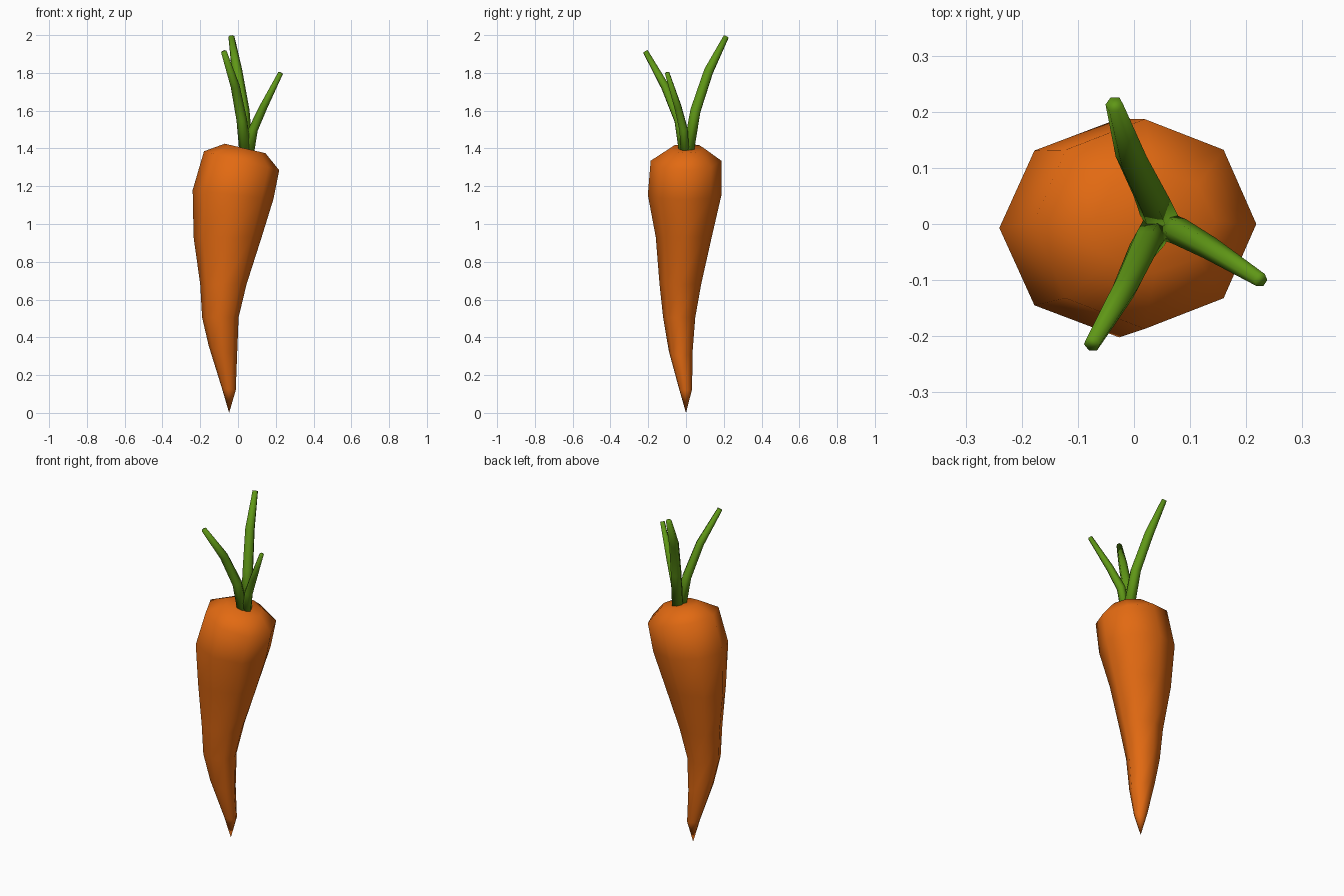
import bpy, bmesh, math
from mathutils import Vector

if "Cube" in bpy.data.objects:
    bpy.data.objects.remove(bpy.data.objects["Cube"])


def material(name, rgb):
    m = bpy.data.materials.new(name)
    m.diffuse_color = (*rgb, 1)
    m.use_nodes = True
    m.node_tree.nodes["Principled BSDF"].inputs["Base Color"].default_value = m.diffuse_color
    return m


orange = material("carrot orange", (0.76, 0.143, 0.006))
green = material("leaf green", (0.115, 0.31, 0.008))


def loft(name, rings, mat, tip=None):
    """Skin a list of point rings; close with caps, or a pointed tip at the start."""
    bm = bmesh.new()
    loops = [[bm.verts.new(p) for p in r] for r in rings]
    n = len(loops[0])
    for a, b in zip(loops, loops[1:]):
        for i in range(n):
            j = (i + 1) % n
            bm.faces.new((a[i], a[j], b[j], b[i]))
    bm.faces.new(loops[-1])
    if tip:
        t = bm.verts.new(tip)
        for i in range(n):
            bm.faces.new((t, loops[0][(i + 1) % n], loops[0][i]))
    else:
        bm.faces.new(loops[0][::-1])
    bmesh.ops.recalc_face_normals(bm, faces=bm.faces[:])
    me = bpy.data.meshes.new(name)
    bm.to_mesh(me)
    bm.free()
    me.materials.append(mat)
    for p in me.polygons:
        p.use_smooth = True
    ob = bpy.data.objects.new(name, me)
    bpy.context.collection.objects.link(ob)
    return ob


# Root: eight-sided tilted rings (left x, left z, right x, right z, centre y, y radius)
SECTIONS = [
    (-0.085, 0.13, -0.012, 0.12, -0.002, 0.034),
    (-0.155, 0.355, -0.005, 0.30, -0.028, 0.063),
    (-0.19, 0.505, 0.003, 0.505, -0.036, 0.085),
    (-0.20, 0.68, 0.045, 0.68, -0.03, 0.11),
    (-0.235, 0.93, 0.125, 0.93, -0.012, 0.148),
    (-0.24, 1.18, 0.187, 1.13, -0.007, 0.195),
    (-0.18, 1.385, 0.218, 1.285, 0.0, 0.187),
    (-0.07, 1.425, 0.145, 1.375, 0.005, 0.092),
]
rings = []
for xl, zl, xr, zr, cy, ry in SECTIONS:
    ring = []
    for k in range(8):
        c, s = math.cos(k * math.pi / 4), math.sin(k * math.pi / 4)
        ring.append(((xl + xr) / 2 + c * (xr - xl) / 2, cy + s * ry,
                     (zl + zr) / 2 + c * (zr - zl) / 2))
    rings.append(ring)
loft("carrot_root", rings, orange, tip=(-0.047, 0, 0))


# Leaves: six-sided tapering tubes along a short path of (x, y, z, radius)
def leaf(name, path):
    pts = [Vector(p[:3]) for p in path]
    rings = []
    for i, p in enumerate(pts):
        d = (pts[min(i + 1, len(pts) - 1)] - pts[max(i - 1, 0)]).normalized()
        u = Vector((0, 1, 0)).cross(d).normalized()
        v = d.cross(u)
        rings.append([p + path[i][3] * (u * math.cos(a) + v * math.sin(a))
                      for a in (k * math.pi / 3 for k in range(6))])
    loft(name, rings, green)


leaf("leaf_back", [(0.047, 0.01, 1.37, 0.034), (0.03, 0.05, 1.60, 0.031),
                   (-0.005, 0.12, 1.81, 0.028), (-0.035, 0.213, 1.992, 0.016)])
leaf("leaf_front", [(0.04, -0.008, 1.37, 0.032), (0.02, -0.037, 1.55, 0.028),
                    (-0.015, -0.112, 1.73, 0.024), (-0.075, -0.214, 1.912, 0.015)])
leaf("leaf_right", [(0.058, -0.005, 1.37, 0.026), (0.08, -0.013, 1.50, 0.025),
                    (0.135, -0.043, 1.62, 0.021), (0.226, -0.1, 1.80, 0.013)])
